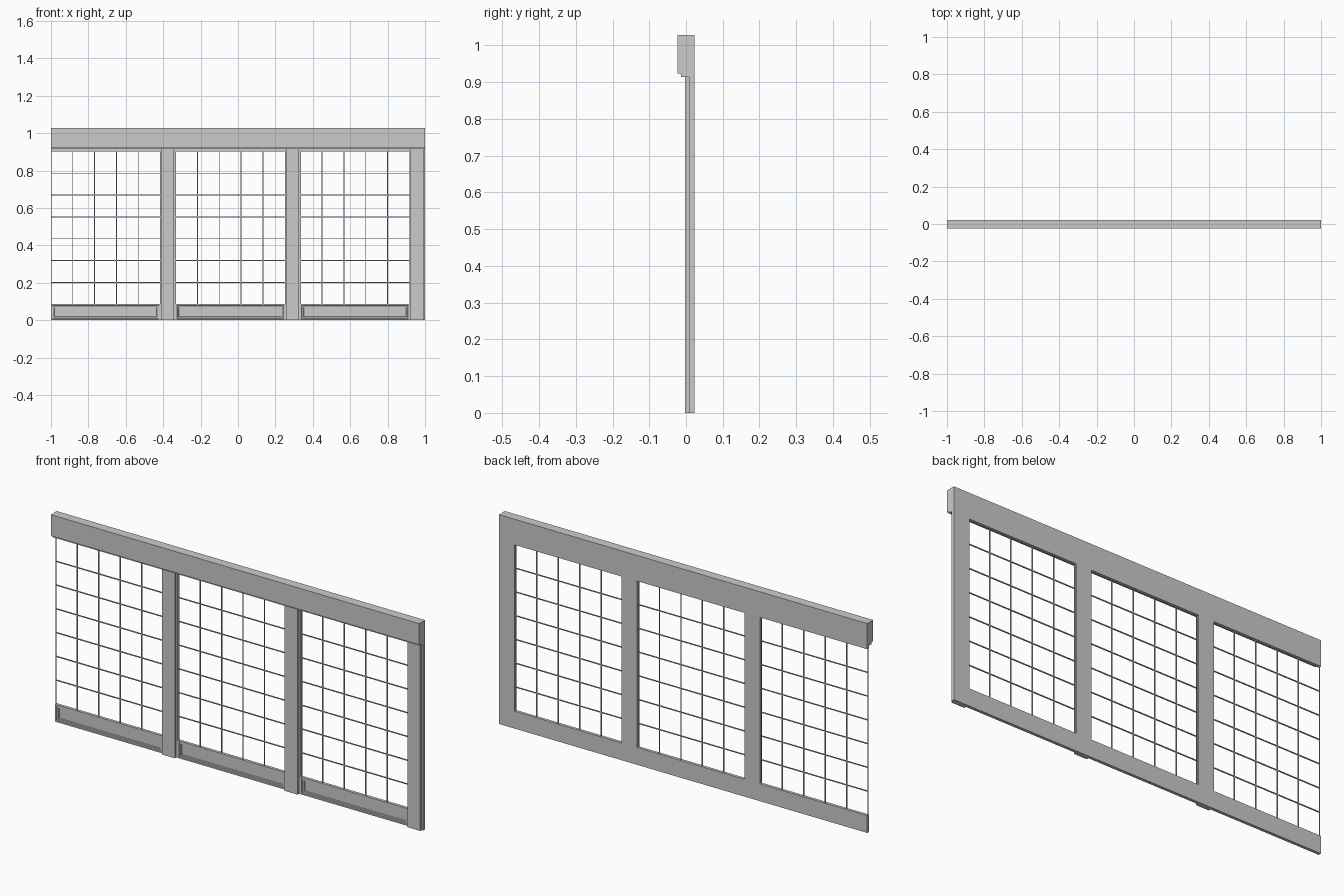
import bpy, bmesh

if "Cube" in bpy.data.objects:
    bpy.data.objects.remove(bpy.data.objects["Cube"])

W = 2 / 3                     # width of one bay
CELL = 7 / 60                 # grille spacing
SILL, HEAD = 0.085, 0.902     # opening bottom and top
MID, BACK = 0.008, 0.0225     # wall front and back planes
BAR = 0.0045


def add_mesh(name, bm):
    bmesh.ops.recalc_face_normals(bm, faces=bm.faces)
    me = bpy.data.meshes.new(name)
    bm.to_mesh(me)
    bm.free()
    ob = bpy.data.objects.new(name, me)
    bpy.context.collection.objects.link(ob)
    return ob


def put_box(bm, x0, x1, y0, y1, z0, z1):
    vs = bmesh.ops.create_cube(bm, size=1)["verts"]
    for v in vs:
        v.co = (x1 if v.co.x > 0 else x0,
                y1 if v.co.y > 0 else y0,
                z1 if v.co.z > 0 else z0)
    return vs


def box(name, *dims):
    bm = bmesh.new()
    put_box(bm, *dims)
    return add_mesh(name, bm)


def header(name, x0, x1):
    # stepped cornice profile (y, z) swept along x
    prof = [(BACK, HEAD), (BACK, 1.028), (-0.0235, 1.028), (-0.0235, 0.924),
            (-0.013, 0.924), (-0.013, 0.914), (MID, 0.914), (MID, HEAD)]
    bm = bmesh.new()
    f = bm.faces.new([bm.verts.new((x0, y, z)) for y, z in prof])
    ext = bmesh.ops.extrude_face_region(bm, geom=[f])["geom"]
    for v in ext:
        if isinstance(v, bmesh.types.BMVert):
            v.co.x = x1
    return add_mesh(name, bm)


def base_panel(name, x0, x1):
    # bottom board with a bevelled recess in its front face
    bm = bmesh.new()
    put_box(bm, x0, x1, MID, BACK, 0, SILL)
    bm.normal_update()
    front = min(bm.faces, key=lambda f: f.calc_center_median().y)
    for thick, depth in ((0.010, 0), (0.003, -0.004), (0.010, 0), (0.003, -0.004)):
        bmesh.ops.inset_region(bm, faces=[front], thickness=thick, depth=depth)
    return add_mesh(name, bm)


for i in range(3):
    x0 = -1 + i * W
    x1 = x0 + 5 * CELL
    x2 = x0 + W
    tag = f"_{i + 1}"
    header("header" + tag, x0, x2)
    base_panel("base_panel" + tag, x0, x1)
    # post: rear wall strip and front pilaster
    box("post" + tag, x1, x2, MID, BACK, 0, HEAD)
    box("pilaster" + tag, x1 + 0.006, x2 - 0.008, -0.003, MID, 0, 0.914)
    # window grille
    bm = bmesh.new()
    h = BAR / 2
    y0, y1 = 0.013, 0.013 + BAR
    for k in range(5):
        c = x0 + k * CELL
        put_box(bm, max(c - h, x0), c + h, y0, y1, SILL, HEAD)
    for k in range(1, 7):
        c = SILL + k * CELL
        put_box(bm, x0, x1, y0, y1, c - h, c + h)
    add_mesh("window_grille" + tag, bm)
